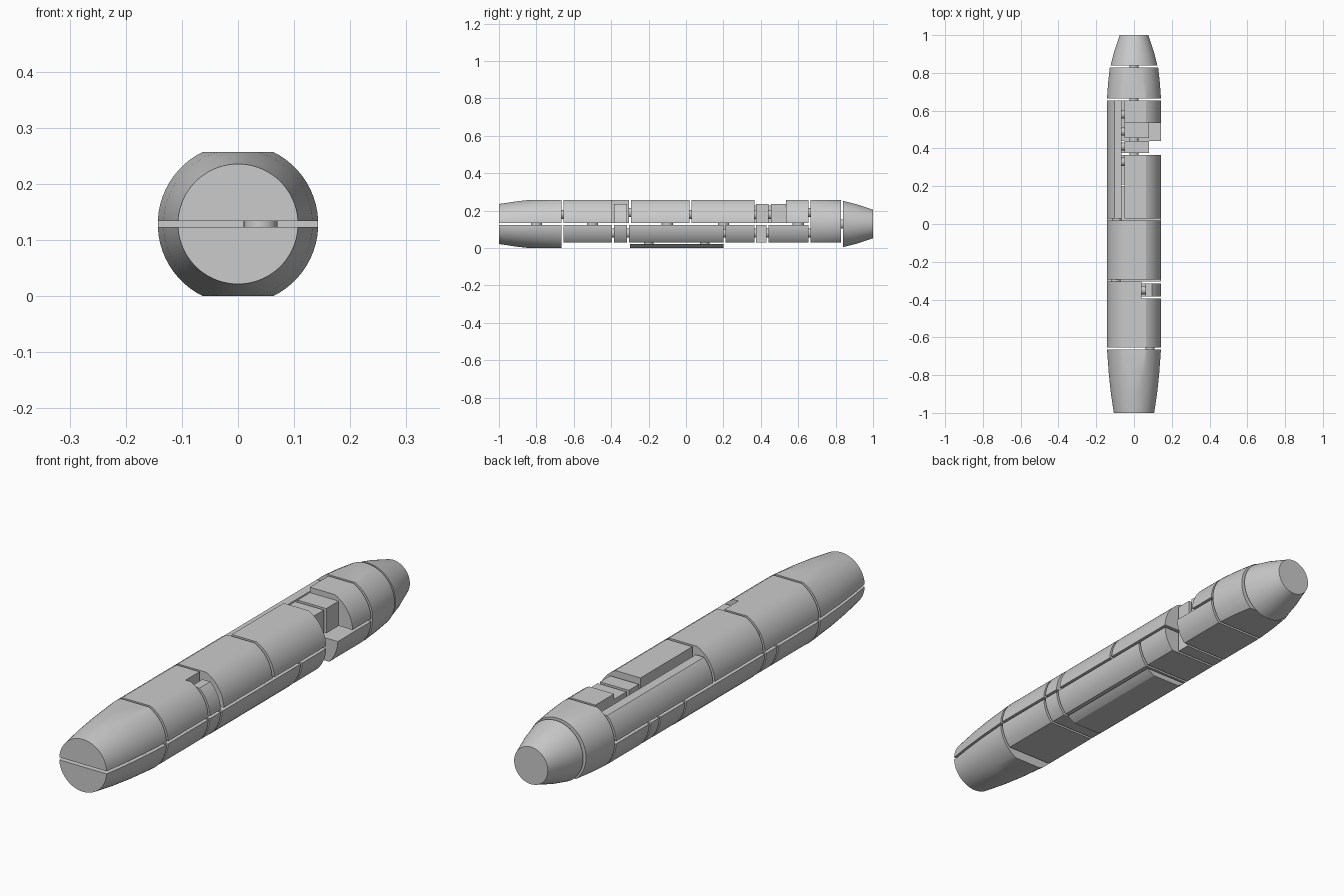
import bpy, bmesh, math
from mathutils import Vector

if "Cube" in bpy.data.objects:
    bpy.data.objects.remove(bpy.data.objects["Cube"])

CZ, TOP, BOT, SPLIT_UP, SPLIT_LOW, KEEL = 0.1285, 0.257, 0.0, 0.134, 0.123, 0.03
# hull radius along y
PROFILE = [(-1, 0.107), (-0.9, 0.122), (-0.8, 0.133), (-0.665, 0.143), (0.665, 0.143),
           (0.75, 0.137), (0.83, 0.128), (0.84, 0.1235), (0.91, 0.106), (1.0, 0.076)]


def radius(y):
    for (a, ra), (b, rb) in zip(PROFILE, PROFILE[1:]):
        if a <= y <= b:
            return ra + (rb - ra) * (y - a) / (b - a)


def finish(name, bm):
    bmesh.ops.recalc_face_normals(bm, faces=bm.faces[:])
    mesh = bpy.data.meshes.new(name)
    bm.to_mesh(mesh)
    bm.free()
    ob = bpy.data.objects.new(name, mesh)
    bpy.context.collection.objects.link(ob)
    bpy.ops.object.select_all(action='DESELECT')
    ob.select_set(True)
    bpy.context.view_layer.objects.active = ob
    bpy.ops.object.shade_smooth_by_angle(angle=math.radians(25))
    return ob


def hull_piece(name, y0, y1, z0=BOT, z1=TOP, x0=-1, x1=1, n=64):
    """Slice of the round hull, trimmed to a box."""
    bm = bmesh.new()
    ys = [y0] + [y for y, _ in PROFILE if y0 + 0.005 < y < y1 - 0.005] + [y1]
    rings = []
    for y in ys:
        r = radius(y)
        rings.append([bm.verts.new((r * math.cos(a), y, CZ + r * math.sin(a)))
                      for a in (2 * math.pi * (i + 0.5) / n for i in range(n))])
    for a, b in zip(rings, rings[1:]):
        for i in range(n):
            bm.faces.new((a[i], a[(i + 1) % n], b[(i + 1) % n], b[i]))
    bm.faces.new(rings[0])
    bm.faces.new(rings[-1])
    for co, no in (((0, 0, z1), (0, 0, 1)), ((0, 0, z0), (0, 0, -1)),
                   ((x1, 0, 0), (1, 0, 0)), ((x0, 0, 0), (-1, 0, 0))):
        cut = bmesh.ops.bisect_plane(bm, geom=bm.verts[:] + bm.edges[:] + bm.faces[:],
                                     plane_co=co, plane_no=no, clear_outer=True)['geom_cut']
        edges = [e for e in cut if isinstance(e, bmesh.types.BMEdge)]
        if len(edges) > 2:
            bmesh.ops.edgenet_fill(bm, edges=edges)
    return finish(name, bm)


def pin(name, a, b, r=0.018):
    """Round connecting pin between two points."""
    a, b = Vector(a), Vector(b)
    bm = bmesh.new()
    bmesh.ops.create_cone(bm, cap_ends=True, segments=24, radius1=r, radius2=r, depth=(b - a).length)
    ob = finish(name, bm)
    ob.rotation_euler = (b - a).to_track_quat('Z', 'Y').to_euler()
    ob.location = (a + b) / 2


UP = dict(z0=SPLIT_UP)
LOW = dict(z0=KEEL, z1=SPLIT_LOW)

# upper shell
hull_piece("tail_upper", -1, -0.665, **UP)
hull_piece("rear_shell_front_part", -0.655, -0.395, **UP)
hull_piece("rear_shell_beside_notch", -0.395, -0.305, x1=0.04, **UP)
hull_piece("notch_button", -0.385, -0.315, z0=SPLIT_UP, z1=0.235, x0=0.06)
hull_piece("middle_shell", -0.295, 0.018, **UP)
hull_piece("long_side_shell", 0.03, 0.365, x0=-0.05, **UP)
hull_piece("side_rail", 0.03, 0.655, z0=SPLIT_UP, z1=0.228, x1=-0.065)
for i, (a, b) in enumerate(((0.375, 0.44), (0.455, 0.535))):
    hull_piece(f"recessed_block_{i + 1}", a, b, z0=SPLIT_UP, z1=0.235, x0=-0.05, x1=0.08)
hull_piece("short_side_shell", 0.535, 0.655, x0=-0.05, **UP)

# lower shell
hull_piece("tail_lower", -1, -0.665, z1=SPLIT_LOW)
hull_piece("lower_rear", -0.655, -0.395, **LOW)
hull_piece("lower_band", -0.385, -0.315, **LOW)
hull_piece("lower_middle", -0.305, 0.2, **LOW)
hull_piece("lower_front", 0.21, 0.365, **LOW)
hull_piece("lower_narrow_block", 0.375, 0.43, x1=0.08, **LOW)
hull_piece("lower_collar", 0.44, 0.655, **LOW)
hull_piece("keel_panel", -0.3, 0.2, z1=0.022)

# undivided front sections
hull_piece("nose_collar", 0.665, 0.828, z0=KEEL)
hull_piece("nose_tip", 0.84, 1.0)

# pins bridging the seams along the length
for i, (x, y, z) in enumerate(((0.085, -0.66, 0.18), (0.0, 0.834, CZ), (-0.095, -0.3, 0.19),
                               (-0.09, 0.024, 0.18), (0.0, 0.66, 0.08), (0.0, 0.66, 0.19),
                               (0.0, -0.39, 0.08), (0.0, -0.31, 0.08), (0.0, 0.205, 0.08),
                               (0.0, 0.37, 0.08), (0.0, 0.435, 0.08), (0.0, 0.37, 0.18),
                               (0.0, 0.447, 0.18))):
    pin(f"length_pin_{i + 1}", (x, y - 0.02, z), (x, y + 0.02, z), 0.024)

# pins joining the halves, the rail, the button and the keel panel
for i, (x, y) in enumerate(((0.04, -0.8), (0.04, -0.5), (0.04, -0.1), (0.04, 0.2), (0.04, 0.6))):
    pin(f"half_pin_{i + 1}", (x, y, 0.1), (x, y, 0.15), 0.03)
for i, y in enumerate((0.33, 0.41, 0.49, 0.58)):
    pin(f"rail_pin_{i + 1}", (-0.08, y, 0.19), (-0.04, y, 0.19), 0.022)
pin("button_pin", (0.03, -0.35, 0.19), (0.07, -0.35, 0.19), 0.022)
for i, y in enumerate((-0.2, 0.1)):
    pin(f"keel_pin_{i + 1}", (0, y, 0.01), (0, y, 0.05), 0.025)
